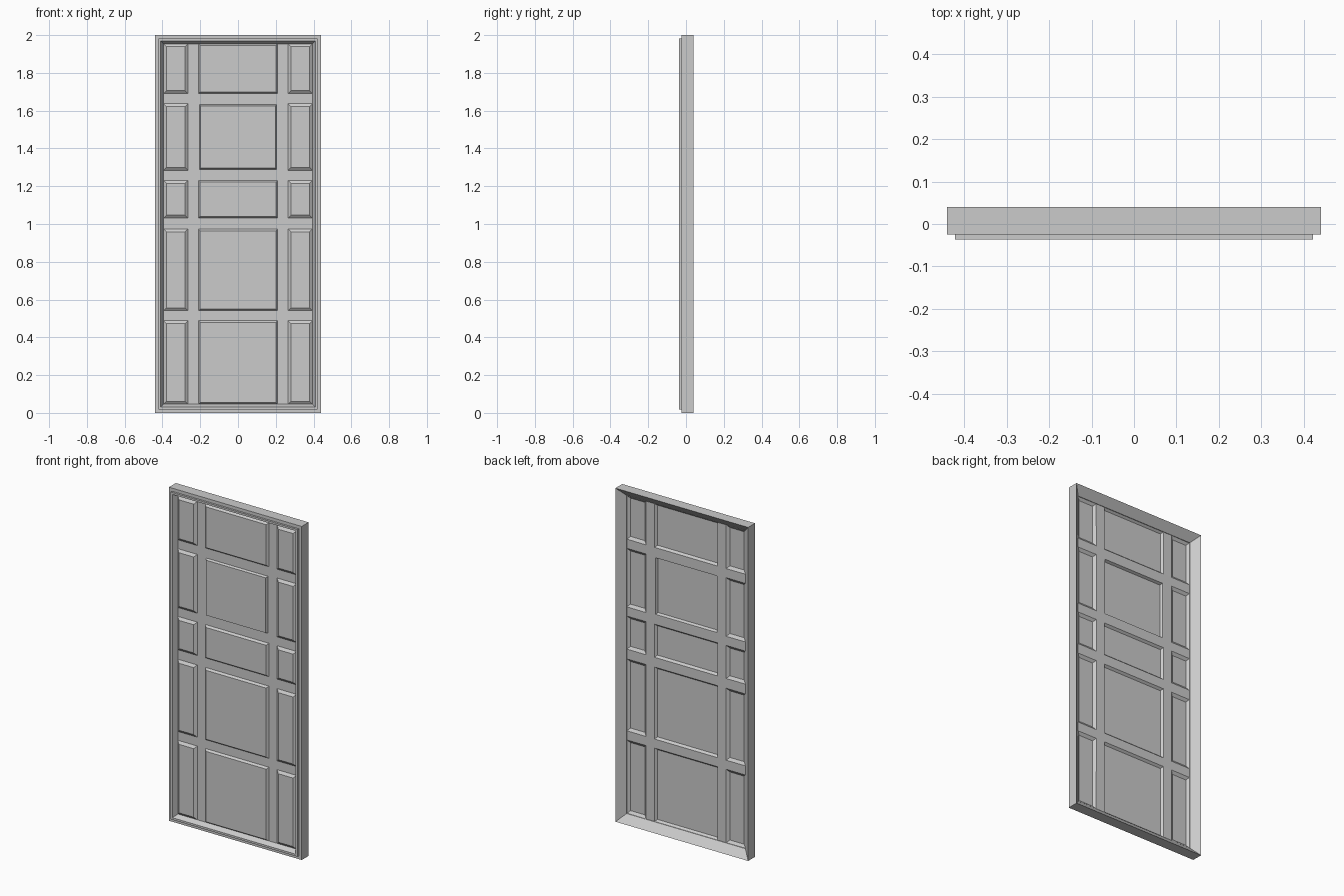
import bpy, bmesh

if "Cube" in bpy.data.objects:
    bpy.data.objects.remove(bpy.data.objects["Cube"])

W, H = 0.44, 2.0          # half width, height
RIM = 0.046               # frame width


def add_object(name, bm):
    mesh = bpy.data.meshes.new(name)
    bm.to_mesh(mesh)
    bm.free()
    ob = bpy.data.objects.new(name, mesh)
    bpy.context.collection.objects.link(ob)
    return ob


# Outer frame: one profile (inset, y) swept round the rectangle with mitred corners
profile = [(0, 0.04), (0, -0.025), (0.019, -0.025), (0.019, -0.037),
           (0.031, -0.037), (RIM, -0.007), (RIM, 0.0)]
bm = bmesh.new()
rings = []
for sx, top in [(-1, 0), (1, 0), (1, 1), (-1, 1)]:
    rings.append([bm.verts.new((sx * (W - d), y, H - d if top else d))
                  for d, y in profile])
n = len(profile)
for i in range(4):
    a, b = rings[i], rings[(i + 1) % 4]
    for j in range(n):
        k = (j + 1) % n
        bm.faces.new((a[j], b[j], b[k], a[k]))
bmesh.ops.recalc_face_normals(bm, faces=bm.faces)
add_object("outer_frame", bm)

# Pressed door sheet: a grid of stiles and rails with raised panels between
xs = [-W + RIM, -0.265, -0.21, 0.21, 0.265, W - RIM]
zs = [RIM, 0.488, 0.541, 0.974, 1.031, 1.231, 1.284, 1.637, 1.69, H - RIM]
bm = bmesh.new()
grid = [[bm.verts.new((x, -0.007, z)) for z in zs] for x in xs]
side, centre, window = [], [], []
for i in range(len(xs) - 1):
    for j in range(len(zs) - 1):
        f = bm.faces.new((grid[i][j], grid[i + 1][j],
                          grid[i + 1][j + 1], grid[i][j + 1]))
        if i % 2 == 0 and j % 2 == 0:
            if i != 2:
                side.append(f)
            elif j == 6:
                window.append(f)
            else:
                centre.append(f)
bm.normal_update()


def raise_panels(faces, width, height):
    bmesh.ops.inset_individual(bm, faces=faces, thickness=width, depth=height)


raise_panels(side, 0.022, 0.012)
raise_panels(centre, 0.014, 0.012)
# Upper centre panel has a flat margin and a steep step
raise_panels(window, 0.008, 0.0)
raise_panels(window, 0.008, 0.014)
sheet = add_object("door_panel_sheet", bm)
solid = sheet.modifiers.new("thickness", 'SOLIDIFY')
solid.thickness = 0.006
